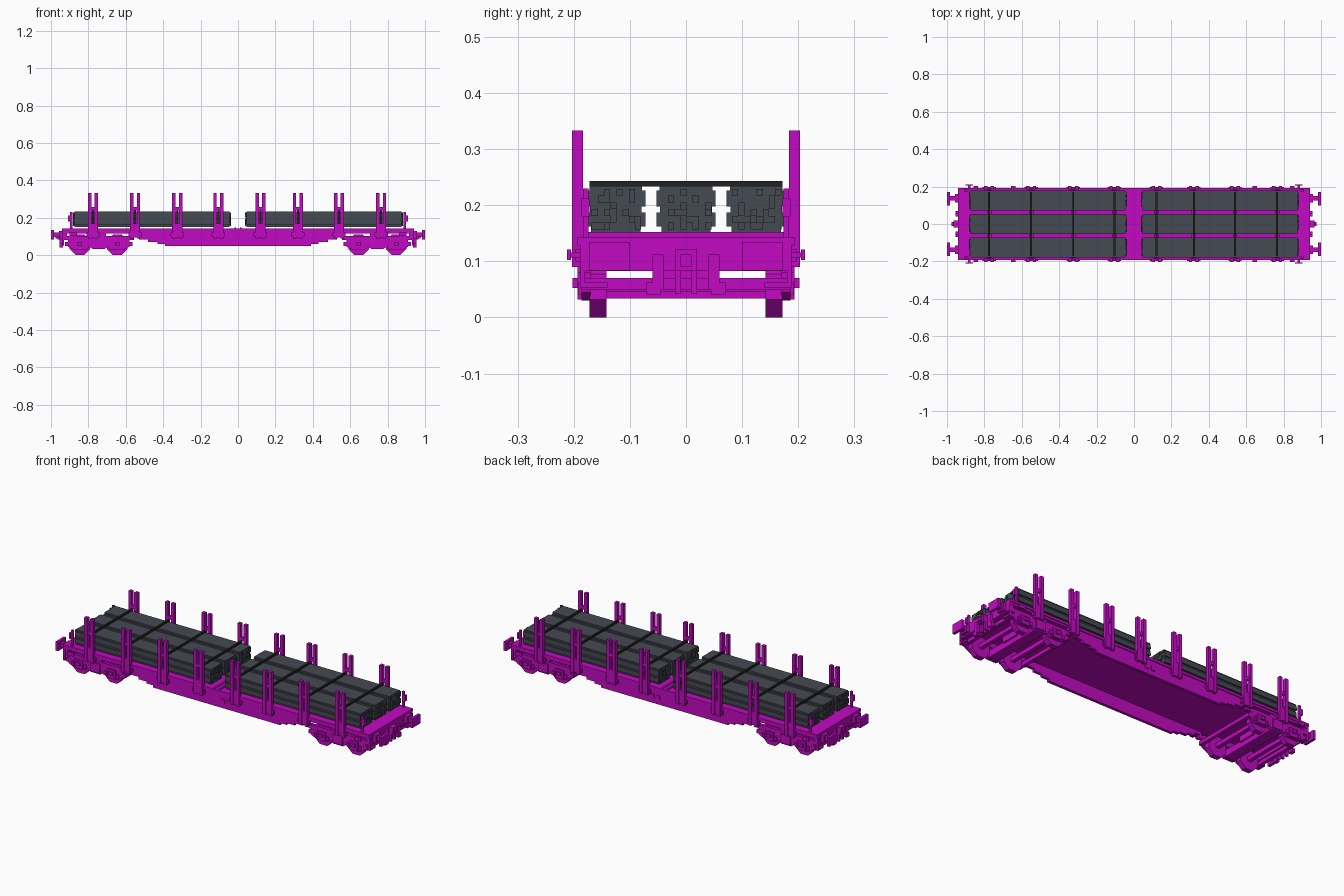
import bpy, bmesh, math, random
from mathutils import Matrix, Vector

random.seed(4)
if "Cube" in bpy.data.objects:
    bpy.data.objects.remove(bpy.data.objects["Cube"])


def material(name, rgb):
    m = bpy.data.materials.new(name)
    m.use_nodes = True
    m.diffuse_color = (*rgb, 1)
    m.node_tree.nodes["Principled BSDF"].inputs["Base Color"].default_value = (*rgb, 1)
    return m


MAGENTA = material("magenta paint", (0.54, 0.003, 0.54))
GREY = material("slate grey", (0.06, 0.067, 0.084))
BLACK = material("black strap", (0.016, 0.016, 0.016))


def finish(name, bm, mat):
    bmesh.ops.recalc_face_normals(bm, faces=bm.faces)
    mesh = bpy.data.meshes.new(name)
    bm.to_mesh(mesh)
    bm.free()
    mesh.materials.append(mat)
    obj = bpy.data.objects.new(name, mesh)
    bpy.context.collection.objects.link(obj)
    return obj


def box(bm, x, y, z):
    """Add a box from three (low, high) ranges."""
    lo, hi = Vector((x[0], y[0], z[0])), Vector((x[1], y[1], z[1]))
    bmesh.ops.create_cube(bm, size=1, matrix=Matrix.Translation((lo + hi) / 2) @ Matrix.Diagonal((*(hi - lo), 1)))


def mirrored(bm, x, y, z, axes="xy"):
    """Add a box and its copies across the given axes."""
    for sx in ((1, -1) if "x" in axes else (1,)):
        for sy in ((1, -1) if "y" in axes else (1,)):
            box(bm, sorted(sx * v for v in x), sorted(sy * v for v in y), z)


def prism(bm, points, axis, lo, hi):
    """Extrude a profile along x (points are y, z) or y (points are x, z)."""
    place = (lambda p, t: (t, p[0], p[1])) if axis == "x" else (lambda p, t: (p[0], t, p[1]))
    face = bm.faces.new([bm.verts.new(place(p, lo)) for p in points])
    out = bmesh.ops.extrude_face_region(bm, geom=[face])["geom"]
    shift = Vector((hi - lo, 0, 0) if axis == "x" else (0, hi - lo, 0))
    bmesh.ops.translate(bm, vec=shift, verts=[v for v in out if isinstance(v, bmesh.types.BMVert)])


def wheel(bm, x, y, z, radius, width, sides):
    turn = Matrix.Rotation(math.pi / 2, 4, "X") @ Matrix.Rotation(math.pi / sides, 4, "Z")
    bmesh.ops.create_cone(bm, cap_ends=True, segments=sides, radius1=radius, radius2=radius,
                          depth=width, matrix=Matrix.Translation((x, y, z)) @ turn)


STAKES = [-0.775, -0.55, -0.325, -0.105, 0.12, 0.32, 0.54, 0.765]

# Deck and end beams
bm = bmesh.new()
box(bm, (-0.94, 0.94), (-0.185, 0.185), (0.118, 0.142))
mirrored(bm, (0.915, 0.94), (-0.185, 0.185), (0.083, 0.142), "x")
finish("deck", bm, MAGENTA)

# Stepped fish-belly side sills
bm = bmesh.new()
half = [(0.94, 0.142), (0.94, 0.116), (0.57, 0.116), (0.57, 0.1), (0.53, 0.1), (0.53, 0.083),
        (0.48, 0.083), (0.48, 0.07), (0.43, 0.07), (0.43, 0.06), (0.39, 0.06), (0.39, 0.048)]
outline = half + [(-x, z) for x, z in reversed(half)]
for side in (1, -1):
    prism(bm, outline, "y", side * 0.172, side * 0.188)
mirrored(bm, (-0.94, 0.94), (0.186, 0.193), (0.128, 0.142), "y")
finish("side_sills", bm, MAGENTA)

# Small plates on the sills
bm = bmesh.new()
for x in (0.04, 0.075):
    mirrored(bm, (x - 0.012, x + 0.012), (0.186, 0.192), (0.075, 0.098), "y")
finish("sill_fittings", bm, MAGENTA)

# Cross bearers under the load
bm = bmesh.new()
for x in STAKES:
    box(bm, (x - 0.012, x + 0.012), (-0.183, 0.183), (0.14, 0.152))
mirrored(bm, (0.01, 0.02), (-0.183, 0.183), (0.14, 0.147), "x")
finish("cross_bearers", bm, MAGENTA)

# Twin stakes with sockets
bm = bmesh.new()
for x in STAKES:
    for s in (-1, 1):
        mid = x + s * 0.018
        mirrored(bm, (mid - 0.009, mid + 0.009), (0.184, 0.203), (0.09, 0.333), "y")
    mirrored(bm, (x - 0.01, x + 0.01), (0.186, 0.199), (0.24, 0.258), "y")
    mirrored(bm, (x - 0.01, x + 0.01), (0.184, 0.199), (0.095, 0.17), "y")
    mirrored(bm, (x - 0.036, x + 0.036), (0.184, 0.197), (0.1, 0.122), "y")
finish("stakes", bm, MAGENTA)

# End posts and side hand wheels
bm = bmesh.new()
mirrored(bm, (0.885, 0.897), (0.174, 0.184), (0.14, 0.23))
mirrored(bm, (0.897, 0.908), (0.172, 0.186), (0.18, 0.212))
mirrored(bm, (0.874, 0.888), (0.184, 0.206), (0.107, 0.116))
mirrored(bm, (0.862, 0.9), (0.205, 0.212), (0.102, 0.121))
finish("end_posts_and_handles", bm, MAGENTA)

# Buffers
bm = bmesh.new()
mirrored(bm, (0.985, 1.0), (0.1, 0.172), (0.084, 0.134))
mirrored(bm, (0.95, 0.99), (0.125, 0.15), (0.098, 0.122))
mirrored(bm, (0.935, 0.958), (0.115, 0.16), (0.09, 0.13))
finish("buffers", bm, MAGENTA)

# Coupling hook, hoses and end steps
bm = bmesh.new()
mirrored(bm, (0.935, 0.965), (-0.02, 0.02), (0.083, 0.122), "x")
mirrored(bm, (0.96, 0.975), (-0.01, 0.01), (0.09, 0.112), "x")
mirrored(bm, (0.938, 0.955), (0.01, 0.02), (0.042, 0.09))
mirrored(bm, (0.935, 0.955), (0.04, 0.06), (0.05, 0.112))
mirrored(bm, (0.935, 0.955), (0.045, 0.07), (0.04, 0.062))
mirrored(bm, (0.93, 0.942), (0.14, 0.188), (0.052, 0.062))
mirrored(bm, (0.93, 0.942), (0.18, 0.188), (0.052, 0.12))
finish("couplings_and_steps", bm, MAGENTA)

# Bogies: stepped side frames, axle boxes, cross beams and pivots
frame = [(0.19, 0.102), (0.19, 0.08), (0.165, 0.08), (0.165, 0.045), (0.135, 0.03), (0.065, 0.03),
         (0.05, 0.045), (0.03, 0.032)]
frame = frame + [(-x, z) for x, z in reversed(frame)]
for name, cx in (("right_bogie", -0.745), ("left_bogie", 0.745)):
    bm = bmesh.new()
    for side in (1, -1):
        prism(bm, [(cx + x, z) for x, z in frame], "y", side * 0.17, side * 0.186)
    for s in (-1, 1):
        ax = cx + s * 0.1
        mirrored(bm, (ax - 0.025, ax + 0.025), (0.184, 0.193), (0.032, 0.08), "y")
        mirrored(bm, (ax - 0.012, ax + 0.012), (0.19, 0.202), (0.052, 0.07), "y")
        mirrored(bm, (ax - 0.045, ax - 0.03), (0.184, 0.192), (0.04, 0.062), "y")
        mirrored(bm, (ax + 0.03, ax + 0.045), (0.184, 0.192), (0.04, 0.062), "y")
        box(bm, (ax - 0.011, ax + 0.011), (-0.18, 0.18), (0.045, 0.067))
        end = cx + s * 0.172
        box(bm, (end - 0.009, end + 0.009), (-0.186, 0.186), (0.05, 0.07))
    mirrored(bm, (cx - 0.03, cx + 0.03), (0.184, 0.193), (0.04, 0.09), "y")
    box(bm, (cx - 0.03, cx + 0.03), (-0.18, 0.18), (0.034, 0.07))
    box(bm, (cx - 0.04, cx + 0.04), (-0.05, 0.05), (0.06, 0.12))
    mirrored(bm, (cx - 0.04, cx + 0.04), (0.16, 0.184), (0.09, 0.12), "y")
    finish(name, bm, MAGENTA)

    # Wheels
    bm = bmesh.new()
    for ax in (cx - 0.1, cx + 0.1):
        for side in (1, -1):
            wheel(bm, ax, side * 0.157, 0.055, 0.055 / math.cos(math.pi / 8), 0.03, 8)
    finish(name + "_wheels", bm, MAGENTA)

# Timber bundles with notched sections and uneven log ends
half = [(0.044, 0.151), (0.044, 0.162), (0.053, 0.162), (0.053, 0.187), (0.046, 0.187), (0.046, 0.198),
        (0.053, 0.198), (0.053, 0.226), (0.047, 0.226), (0.047, 0.234)]
section = half + [(-y, z) for y, z in reversed(half)]
for side_name, lo, hi in (("right", -0.875, -0.045), ("left", 0.045, 0.875)):
    bm = bmesh.new()
    for cy in (-0.125, 0, 0.125):
        prism(bm, [(cy + y, z) for y, z in section], "x", lo, hi)
        for end, out in ((lo, -1), (hi, 1)):
            for row in range(6):
                for col in range(8):
                    if random.random() < 0.45:
                        y, z = cy - 0.043 + col * 0.011, 0.157 + row * 0.012
                        reach = out * random.choice((0.004, 0.008))
                        box(bm, sorted((end - out * 0.01, end + reach)), (y, y + 0.011), (z, z + 0.012))
    finish(side_name + "_timber", bm, GREY)

# Straps over the timber
bm = bmesh.new()
for x in STAKES:
    box(bm, (x - 0.005, x + 0.005), (-0.172, 0.172), (0.233, 0.243))
    mirrored(bm, (x - 0.005, x + 0.005), (0.176, 0.1805), (0.152, 0.23), "y")
finish("straps", bm, BLACK)
